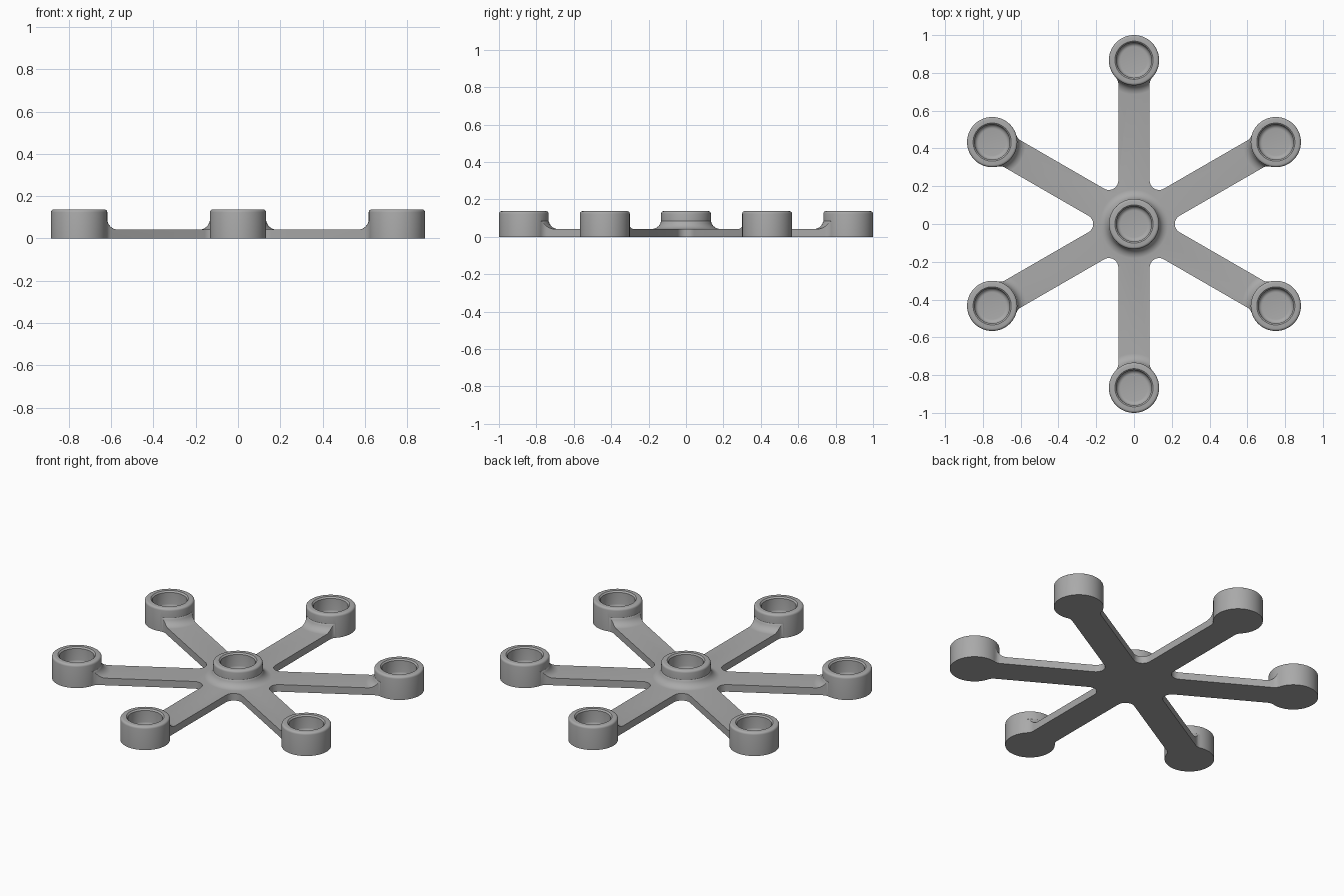
import bpy, bmesh
from math import sin, cos, pi, sqrt, radians

if "Cube" in bpy.data.objects:
    bpy.data.objects.remove(bpy.data.objects["Cube"])

R, REACH, H = 0.133, 0.867, 0.137      # cup radius, arm reach, cup height
W, T, F = 0.083, 0.042, 0.05           # arm half width, plate thickness, fillet
SEG = 72

grey = bpy.data.materials.new("grey")
grey.diffuse_color = (0.4, 0.4, 0.4, 1)
grey.use_nodes = True
grey.node_tree.nodes["Principled BSDF"].inputs["Base Color"].default_value = grey.diffuse_color


def finish(name, bm):
    bmesh.ops.recalc_face_normals(bm, faces=bm.faces)
    me = bpy.data.meshes.new(name)
    bm.to_mesh(me)
    bm.free()
    me.materials.append(grey)
    ob = bpy.data.objects.new(name, me)
    bpy.context.collection.objects.link(ob)
    return ob


def prism(name, pts, z0, z1):
    bm = bmesh.new()
    face = bm.faces.new([bm.verts.new((x, y, z0)) for x, y in pts])
    ext = bmesh.ops.extrude_face_region(bm, geom=[face])["geom"]
    bmesh.ops.translate(bm, vec=(0, 0, z1 - z0),
                        verts=[v for v in ext if isinstance(v, bmesh.types.BMVert)])
    return finish(name, bm)


def lathes(name, profile, centres):
    """Closed solids turned from an (r, z) profile, one at each centre."""
    bm = bmesh.new()
    for cx, cy in centres:
        rings = [[bm.verts.new((cx + r * cos(2 * pi * i / SEG),
                                cy + r * sin(2 * pi * i / SEG), z))
                  for i in range(SEG)] for r, z in profile]
        for a, b in zip(rings, rings[1:]):
            for i in range(SEG):
                j = (i + 1) % SEG
                bm.faces.new((a[i], a[j], b[j], b[i]))
        bm.faces.new(rings[0])
        bm.faces.new(rings[-1])
    return finish(name, bm)


def combine(target, tool, operation):
    mod = target.modifiers.new("join", 'BOOLEAN')
    mod.operation, mod.solver, mod.object = operation, 'EXACT', tool
    bpy.context.view_layer.objects.active = target
    bpy.ops.object.modifier_apply(modifier=mod.name)
    bpy.data.objects.remove(tool)


def arc(cx, cy, r, a0, a1, n):
    return [(cx + r * cos(radians(a0 + (a1 - a0) * i / n)),
             cy + r * sin(radians(a0 + (a1 - a0) * i / n))) for i in range(n + 1)]


angles = [radians(30 + 60 * k) for k in range(6)]
centres = [(0, 0)] + [(REACH * cos(a), REACH * sin(a)) for a in angles]

# Six-armed outline: rounded necks at the cups, rounded valleys at the hub
d = sqrt((R + F) ** 2 - (W + F) ** 2)
sweep = 90 - math_deg if (math_deg := 0) else None
k = R / (R + F)
neck = []
for i in range(9):
    # arc from the arm edge to its tangent point on the cup
    from math import atan2
    end = atan2(-(W + F), d)
    a = -pi / 2 + (end + pi / 2) * i / 8
    neck.append((REACH - d + F * cos(a), W + F + F * sin(a)))
valley_d = 2 * (W + F)
valley = arc(valley_d * cos(pi / 6), valley_d * sin(pi / 6), F, 270, 150, 12)
side = [(u, -v) for u, v in neck] + neck[::-1] + valley
outline = [(u * cos(a) - v * sin(a), u * sin(a) + v * cos(a))
           for a in angles for u, v in side]
body = prism("spoked_frame", outline, 0, 0.2)

# Plate thickness with sweeping fillets around each cup
envelope = prism("plate_envelope", arc(0, 0, 1.2, 0, 350, 35), -0.1, T)
flare = [(R + F, -0.05), (R + F, T - 0.0003)]
flare += [(R + F - F * cos(a), T + F - F * sin(a))
          for a in [pi / 2 * i / 8 for i in range(7, 0, -1)]]
flare += [(0.12, T + F + 0.005)]
combine(envelope, lathes("cup_fillets", flare, centres), 'UNION')
combine(body, envelope, 'INTERSECT')

# Cups with rounded rims
e = 0.013
rim = [(R - e + e * cos(pi / 2 * i / 4), H - e + e * sin(pi / 2 * i / 4)) for i in range(5)]
combine(body, lathes("cups", [(R, 0)] + rim, centres), 'UNION')

# Sockets with a rounded floor and a small chamfer at the mouth
floor, hole, f = 0.04, 0.093, 0.022
socket = [(hole - f + f * sin(pi / 2 * i / 5), floor + f - f * cos(pi / 2 * i / 5))
          for i in range(6)]
socket += [(hole, H - 0.008), (hole + 0.008, H), (hole + 0.018, H + 0.01)]
combine(body, lathes("sockets", socket, centres), 'DIFFERENCE')

bpy.ops.object.select_all(action='DESELECT')
body.select_set(True)
bpy.context.view_layer.objects.active = body
bpy.ops.object.shade_smooth_by_angle(angle=radians(30))
